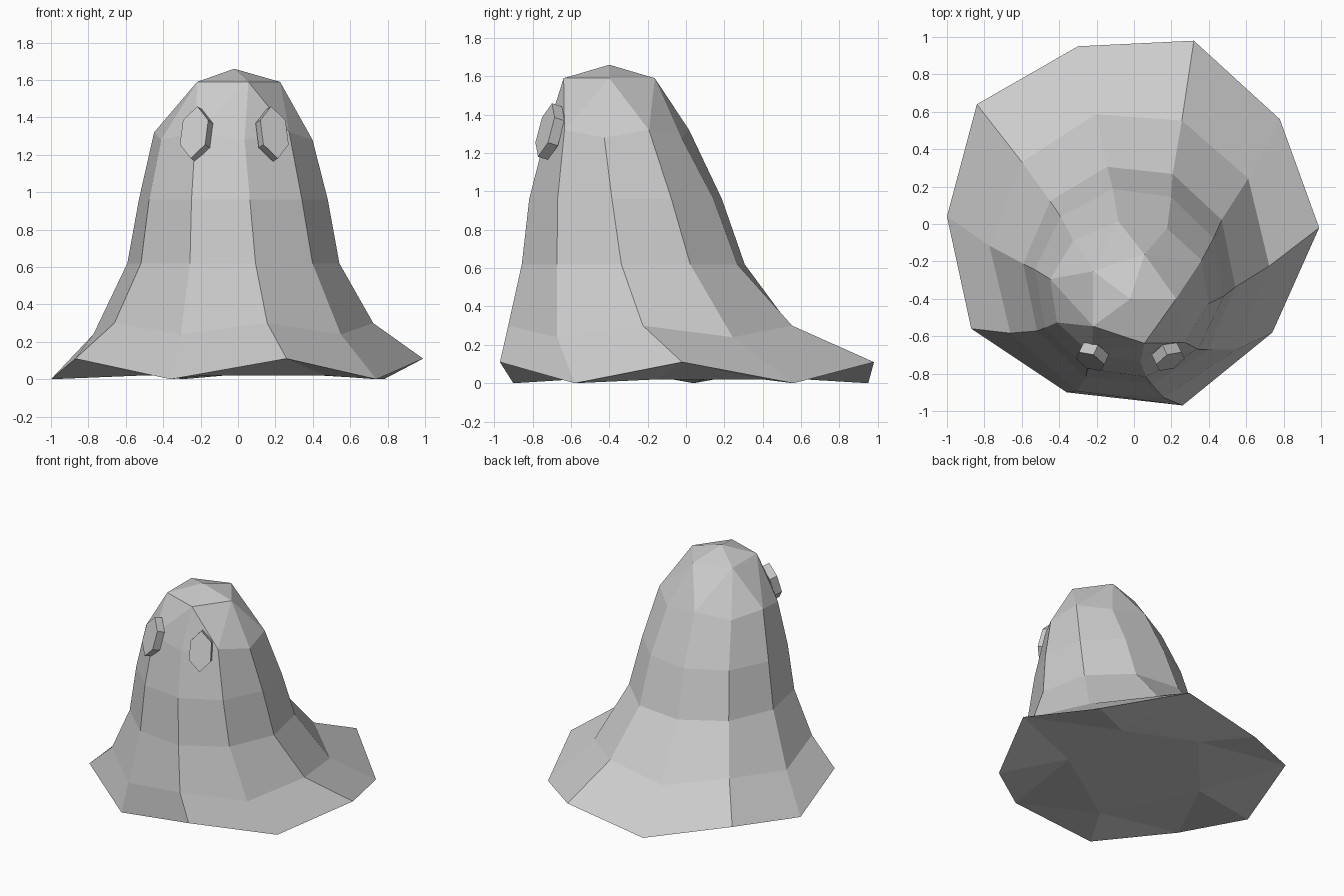
import bpy, bmesh, math
from mathutils import Vector, Matrix

if "Cube" in bpy.data.objects:
    bpy.data.objects.remove(bpy.data.objects["Cube"])

grey = bpy.data.materials.new("light_grey")
grey.diffuse_color = (0.6, 0.6, 0.6, 1)
grey.use_nodes = True
grey.node_tree.nodes["Principled BSDF"].inputs["Base Color"].default_value = grey.diffuse_color


def finish(bm, name):
    bmesh.ops.recalc_face_normals(bm, faces=bm.faces[:])
    mesh = bpy.data.meshes.new(name)
    bm.to_mesh(mesh)
    bm.free()
    mesh.materials.append(grey)
    obj = bpy.data.objects.new(name, mesh)
    bpy.context.collection.objects.link(obj)
    return obj


# Draped body: ten-sided rings that twist and lean forward as they rise
bm = bmesh.new()
V = lambda x, y, z: bm.verts.new((x, y, z))

# x radius, y radius, centre y, z of even corners, z of odd corners, twist
levels = [
    (0.43, 0.38, -0.36, 1.28, 1.32, -10),
    (0.51, 0.51, -0.315, 0.96, 0.96, -8),
    (0.57, 0.594, -0.275, 0.62, 0.62, -6),
    (0.75, 0.78, -0.17, 0.30, 0.24, -4),
]
rings = []
for rx, ry, cy, z_even, z_odd, twist in levels:
    ring = []
    for k in range(10):
        a = math.radians(36 * k + twist)
        ring.append(V(-0.025 + rx * math.cos(a), cy + ry * math.sin(a),
                      z_odd if k % 2 else z_even))
    rings.append(ring)

# Spread hem, alternately lifted and touching the floor
hem = [(0.99, -0.02), (0.78, 0.56), (0.32, 0.98), (-0.30, 0.95), (-0.84, 0.64),
       (-1.0, 0.04), (-0.87, -0.56), (-0.36, -0.90), (0.26, -0.97), (0.74, -0.58)]
rings.append([V(x, y, 0 if k % 2 else 0.11) for k, (x, y) in enumerate(hem)])

for upper, lower in zip(rings, rings[1:]):
    for k in range(10):
        n = (k + 1) % 10
        bm.faces.new((upper[k], lower[k], lower[n], upper[n]))


def cap(ring, inner, pole, first):
    """Close a ten-sided ring with five inner corners and a pole."""
    for i in range(5):
        k = 2 * i + first
        r, r_next = inner[i], inner[(i + 1) % 5]
        a, b, c = ring[k % 10], ring[(k + 1) % 10], ring[(k + 2) % 10]
        bm.faces.new((a, b, r))
        bm.faces.new((b, r_next, r))
        bm.faces.new((b, c, r_next))
        bm.faces.new((r, r_next, pole))


# Crown of the head
crown = [V(-0.02 + 0.245 * math.cos(math.radians(72 * i)),
           -0.40 + 0.25 * math.sin(math.radians(72 * i)), 1.59) for i in range(5)]
cap(rings[0], crown, V(-0.02, -0.40, 1.66), 0)

# Underside
under = [(0.44, 0.40), (-0.07, 0.62), (-0.51, 0.10), (-0.18, -0.58), (0.47, -0.15)]
cap(rings[-1], [V(x, y, 0.02) for x, y in under], V(0.1, 0.14, 0.02), 1)
finish(bm, "body")

# Eyes: six-sided tablets facing outward and slightly up
outline = [(0, 0.145), (0.075, 0.068), (0.075, -0.068),
           (0, -0.145), (-0.075, -0.068), (-0.075, 0.068)]
for side, name in ((-1, "left_eye"), (1, "right_eye")):
    bm = bmesh.new()
    normal = Vector((side * 0.42, -0.86, 0.28)).normalized()
    right = Vector((0, 0, 1)).cross(normal).normalized()
    up = normal.cross(right)
    centre = Vector((-0.02 + side * 0.215, -0.735, 1.32))
    front = [bm.verts.new(centre + right * x + up * y) for x, y in outline]
    back = [bm.verts.new(v.co - normal * 0.06) for v in front]
    bm.faces.new(front)
    bm.faces.new(back[::-1])
    for k in range(6):
        n = (k + 1) % 6
        bm.faces.new((front[k], back[k], back[n], front[n]))
    finish(bm, name)
